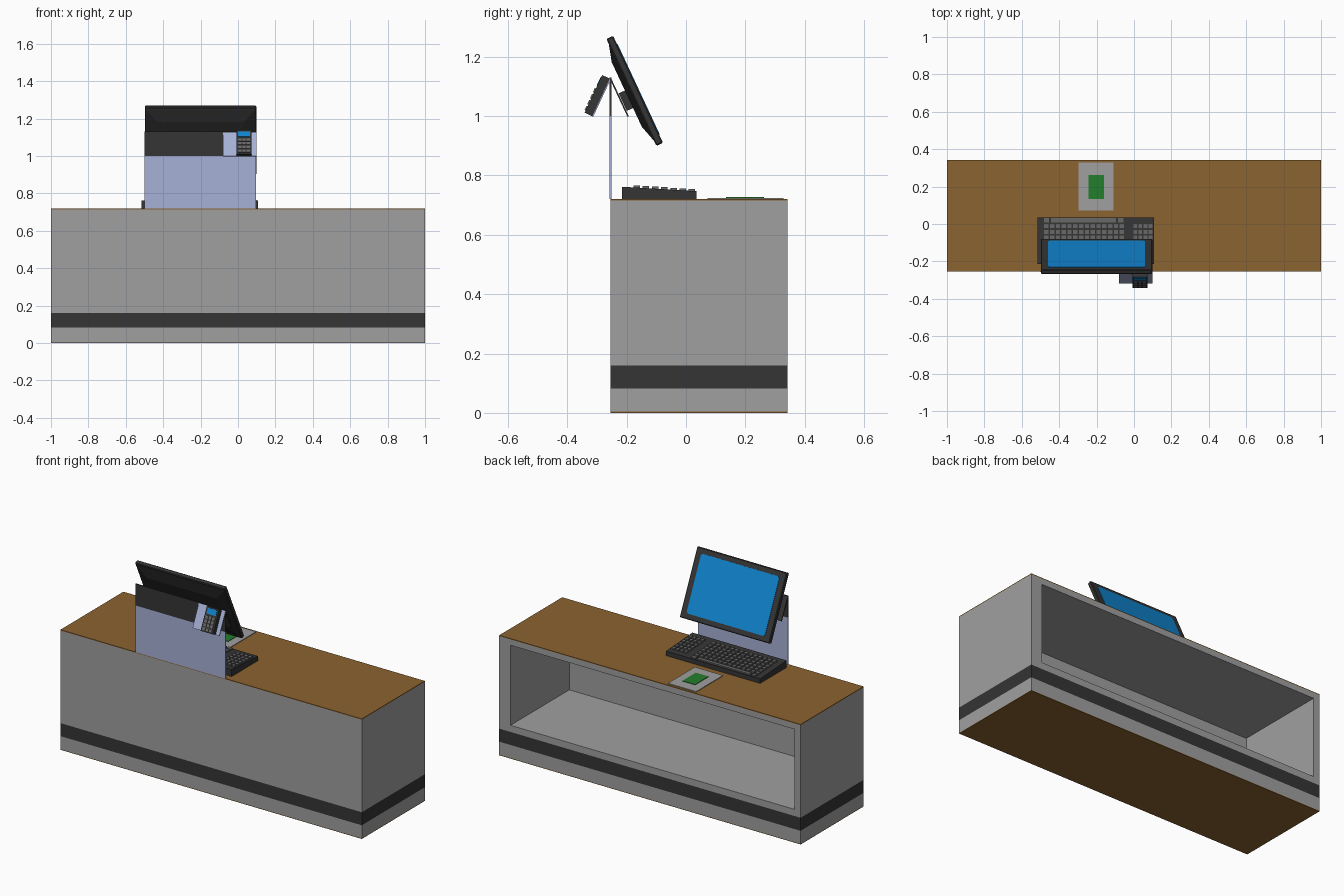
import bpy, bmesh
from math import sin, cos, radians
from mathutils import Matrix, Vector

cube = bpy.data.objects.get("Cube")
if cube:
    bpy.data.objects.remove(cube, do_unlink=True)


def material(name, r, g, b):
    m = bpy.data.materials.new(name)
    m.use_nodes = True
    m.diffuse_color = (r, g, b, 1)
    node = next(n for n in m.node_tree.nodes if n.type == 'BSDF_PRINCIPLED')
    node.inputs["Base Color"].default_value = (r, g, b, 1)
    return m


GREY = material("counter grey", 0.35, 0.35, 0.35)
BROWN = material("wood brown", 0.26, 0.125, 0.03)
DARK = material("charcoal", 0.035, 0.035, 0.035)
BLACK = material("casing black", 0.02, 0.02, 0.02)
BLUE = material("screen blue", 0.005, 0.23, 0.62)
GLASS = material("pale lavender", 0.38, 0.44, 0.67)
KEY = material("key grey", 0.14, 0.14, 0.14)
GREEN = material("pad green", 0.017, 0.21, 0.026)


def finish(name, bm, mat, frame=None):
    if frame:
        bm.transform(frame)
    bmesh.ops.recalc_face_normals(bm, faces=bm.faces)
    mesh = bpy.data.meshes.new(name)
    bm.to_mesh(mesh)
    bm.free()
    mesh.materials.append(mat)
    ob = bpy.data.objects.new(name, mesh)
    bpy.context.collection.objects.link(ob)
    return ob


def add_box(bm, x, y, z, taper=0.0):
    """Box between ranges; taper pulls the low-z face inwards."""
    low = [bm.verts.new((a, b, z[0])) for a, b in
           ((x[0] + taper, y[0] + taper), (x[1] - taper, y[0] + taper),
            (x[1] - taper, y[1] - taper), (x[0] + taper, y[1] - taper))]
    high = [bm.verts.new((a, b, z[1])) for a, b in
            ((x[0], y[0]), (x[1], y[0]), (x[1], y[1]), (x[0], y[1]))]
    bm.faces.new(low[::-1])
    bm.faces.new(high)
    for i in range(4):
        j = (i + 1) % 4
        bm.faces.new((low[i], low[j], high[j], high[i]))


def box(name, x, y, z, mat, frame=None, taper=0.0):
    bm = bmesh.new()
    add_box(bm, x, y, z, taper)
    return finish(name, bm, mat, frame)


def tilted(origin, facing, angle):
    """Frame with local y up the slope and local z out of the face."""
    s, c = sin(angle), cos(angle)
    up = Vector((0, -facing * s, c))
    out = Vector((0, facing * c, s))
    side = up.cross(out)
    return Matrix.Translation(origin) @ Matrix((side, up, out)).transposed().to_4x4()


# Counter: layered base, walls around an open cavity, wood faces
FULL, DEEP = (-1, 1), (-0.255, 0.342)
WALL = (0.16, 0.715)
box("counter_underside", FULL, DEEP, (0, 0.004), BROWN)
box("counter_plinth", FULL, DEEP, (0.004, 0.082), GREY)
box("counter_stripe", FULL, DEEP, (0.082, 0.16), DARK)
box("cavity_floor", (-0.96, 0.925), (-0.215, 0.342), (0.16, 0.2), GREY)
box("cavity_ceiling", (-0.96, 0.925), (-0.215, 0.342), (0.68, 0.715), GREY)
box("front_wall", FULL, (-0.255, -0.215), WALL, GREY)
box("right_wall", (-1, -0.96), (-0.215, 0.342), WALL, GREY)
box("left_wall", (0.925, 1), (-0.215, 0.342), WALL, GREY)
box("counter_top", FULL, DEEP, (0.715, 0.72), BROWN)

# Mat with a green pad
box("mat", (-0.297, -0.11), (0.073, 0.328), (0.72, 0.724), GREY)
box("green_pad", (-0.244, -0.16), (0.135, 0.262), (0.724, 0.727), GREEN)

# Divider panel with dark upper band
SPAN = (-0.5, 0.097)
PANEL = (-0.257, -0.251)
box("divider_panel", SPAN, PANEL, (0.72, 1.0), GLASS)
box("divider_band", SPAN, PANEL, (1.0, 1.13), DARK)

# Sloping bracket plates on both sides of the divider
slope = radians(25)
back_plate = tilted((-0.2, -0.252, 1.127), 1, slope)
box("monitor_bracket", (-0.298, 0.298), (-0.14, 0), (-0.005, 0), DARK, back_plate)
front_plate = tilted((0.01, -0.258, 1.127), -1, slope)
box("keypad_bracket", (-0.09, 0.088), (-0.14, 0), (-0.005, 0), GLASS, front_plate)

# Keypad terminal
keypad = tilted((0.032, -0.258, 1.127), -1, slope)
box("keypad_body", (-0.041, 0.041), (-0.14, 0), (0, 0.027), DARK, keypad)
box("keypad_display", (-0.031, 0.031), (-0.04, -0.008), (0.027, 0.029), BLUE, keypad)
bm = bmesh.new()
for col in range(3):
    for row in range(4):
        x, y = -0.031 + col * 0.022, -0.066 - row * 0.022
        add_box(bm, (x, x + 0.018), (y, y + 0.016), (0.027, 0.031))
finish("keypad_keys", bm, KEY, keypad)

# Monitor, measured from the middle of its screen face
monitor = tilted((-0.2, -0.1615, 1.0905), 1, slope)
body = box("monitor_frame", (-0.298, 0.298), (-0.199, 0.199), (-0.025, 0), DARK, monitor)
bevel = body.modifiers.new("soft_edges", 'BEVEL')
bevel.width = 0.004
bevel.segments = 1
box("monitor_casing", (-0.29, 0.29), (-0.18, 0.18), (-0.042, -0.025), BLACK, monitor, 0.06)
box("monitor_mount", (-0.06, 0.06), (-0.05, 0.015), (-0.065, -0.04), DARK, monitor)

# Screen plate with clipped corners
bm = bmesh.new()
w, h, c = 0.26, 0.168, 0.01
outline = []
for sx, sy in ((1, 1), (-1, 1), (-1, -1), (1, -1)):
    pair = [(sx * w, sy * (h - c)), (sx * (w - c), sy * h)]
    outline += pair if sx * sy > 0 else pair[::-1]
face = bm.faces.new([bm.verts.new((x, y, 0)) for x, y in outline])
lifted = bmesh.ops.extrude_face_region(bm, geom=[face])["geom"]
bmesh.ops.translate(bm, vec=(0, 0, 0.002),
                    verts=[v for v in lifted if isinstance(v, bmesh.types.BMVert)])
finish("monitor_screen", bm, BLUE, monitor)


# Keyboard wedge
def key_height(y):
    return 0.747 - (y - 0.035) * 0.06


bm = bmesh.new()
add_box(bm, (-0.517, 0.108), (-0.215, 0.036), (0.72, 0.75))
for v in bm.verts:
    if v.co.z > 0.74:
        v.co.z = key_height(v.co.y)
finish("keyboard_body", bm, DARK)

# Keys: main block with a space bar row, and a number block
bm = bmesh.new()
PITCH = 0.031


def add_key(x0, x1, y):
    z = key_height(y)
    add_box(bm, (x0, x1), (y - 0.011, y + 0.011), (z - 0.005, z + 0.007))


for row in range(7):
    y = 0.02 - row * PITCH
    if row == 0:
        add_key(-0.48, -0.455, y)
        add_key(-0.445, -0.095, y)
        add_key(-0.085, -0.055, y)
    else:
        for col in range(14):
            x = -0.48 + col * PITCH
            add_key(x, x + 0.023, y)
    for col in range(4 if row else 0):
        x = -0.004 + col * 0.027
        add_key(x, x + 0.021, y)
finish("keyboard_keys", bm, KEY)
